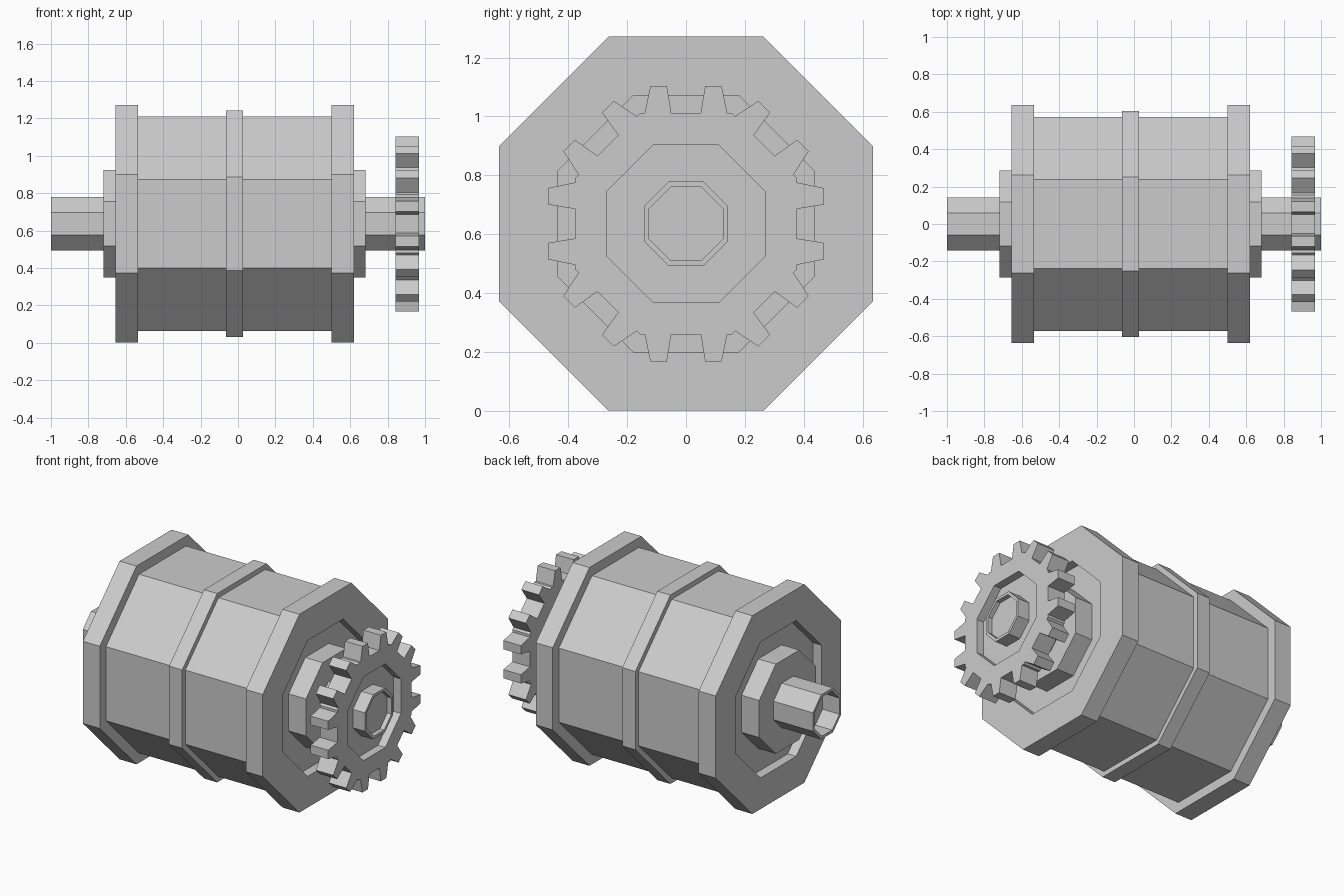
import bpy, bmesh
from math import cos, sin, pi

if "Cube" in bpy.data.objects:
    bpy.data.objects.remove(bpy.data.objects["Cube"])

CZ = 0.636  # height of the shared axis


def make(name, verts, faces):
    mesh = bpy.data.meshes.new(name)
    mesh.from_pydata(verts, [], faces)
    bm = bmesh.new()
    bm.from_mesh(mesh)
    bmesh.ops.recalc_face_normals(bm, faces=bm.faces)
    bm.to_mesh(mesh)
    bm.free()
    ob = bpy.data.objects.new(name, mesh)
    bpy.context.collection.objects.link(ob)
    return ob


def ring(x, apothem):
    """Octagon around the x axis with flat sides up, down, front and back."""
    r = apothem / cos(pi / 8)
    return [(x, r * sin(pi / 8 + k * pi / 4), CZ + r * cos(pi / 8 + k * pi / 4))
            for k in range(8)]


def bridge(a, b, n):
    return [(a + k, a + (k + 1) % n, b + (k + 1) % n, b + k) for k in range(n)]


def octagon_lathe(name, profile):
    """Solid swept from (x, apothem) points, capped at both ends."""
    verts, faces = [], []
    for x, a in profile:
        verts += ring(x, a)
    for i in range(len(profile) - 1):
        faces += bridge(i * 8, i * 8 + 8, 8)
    faces.append(tuple(range(8)))
    faces.append(tuple(range(len(verts) - 8, len(verts))))
    return make(name, verts, faces)


# Drum with a raised middle band
octagon_lathe("drum", [(-0.54, 0.573), (0.505, 0.573)])
octagon_lathe("middle_band", [(-0.065, 0.605), (0.028, 0.605)])

# End flanges with a recessed outer face, and the hub standing in each recess
for side, s, inner, outer, hub in (("left", -1, 0.535, 0.655, 0.72),
                                   ("right", 1, 0.50, 0.62, 0.683)):
    floor = outer - 0.06
    octagon_lathe(side + "_flange", [(s * inner, 0.635), (s * outer, 0.635),
                                     (s * outer, 0.435), (s * floor, 0.435)])
    octagon_lathe(side + "_hub", [(s * (floor - 0.01), 0.287), (s * hub, 0.287)])

# Shaft stubs with hollow ends
for side, s, start, depth in (("left", -1, 0.70, 0.12), ("right", 1, 0.66, 0.03)):
    octagon_lathe(side + "_shaft", [(s * start, 0.143), (s, 0.143),
                                    (s, 0.125), (s * (1 - depth), 0.125)])

# Gear: octagonal rim carrying two teeth per side, with a thin recessed web
half = [(0.05, 0.376), (0.065, 0.468), (0.121, 0.468), (0.14, 0.376)]
side_pts = [(-t, r) for t, r in reversed(half)] + half + [(0.376 * 0.41421, 0.376)]
outline = []
for k in range(8):
    c, s = cos(k * pi / 4), sin(k * pi / 4)
    outline += [(t * c + r * s, CZ + r * c - t * s) for t, r in side_pts]
n = len(outline)
x0, x1 = 0.843, 0.967
bm = bmesh.new()
loops = []
for x in (x0, x1):
    out = [bm.verts.new((x, y, z)) for y, z in outline]
    hole = [bm.verts.new(p) for p in ring(x, 0.268)]
    loops.append((out, hole))
    # one face per octagon side, from the hole edge out to the teeth
    m = len(side_pts)
    for k in range(8):
        edge = [out[(k * m - 1 + j) % n] for j in range(m + 1)]
        bm.faces.new(edge + [hole[k], hole[k - 1]])
for a, b in zip(loops[0], loops[1]):
    for k in range(len(a)):
        j = (k + 1) % len(a)
        bm.faces.new((a[k], a[j], b[j], b[k]))
bmesh.ops.recalc_face_normals(bm, faces=bm.faces)
mesh = bpy.data.meshes.new("gear_rim")
bm.to_mesh(mesh)
bm.free()
bpy.context.collection.objects.link(bpy.data.objects.new("gear_rim", mesh))
octagon_lathe("gear_web", [(0.895, 0.27), (0.915, 0.27)])
